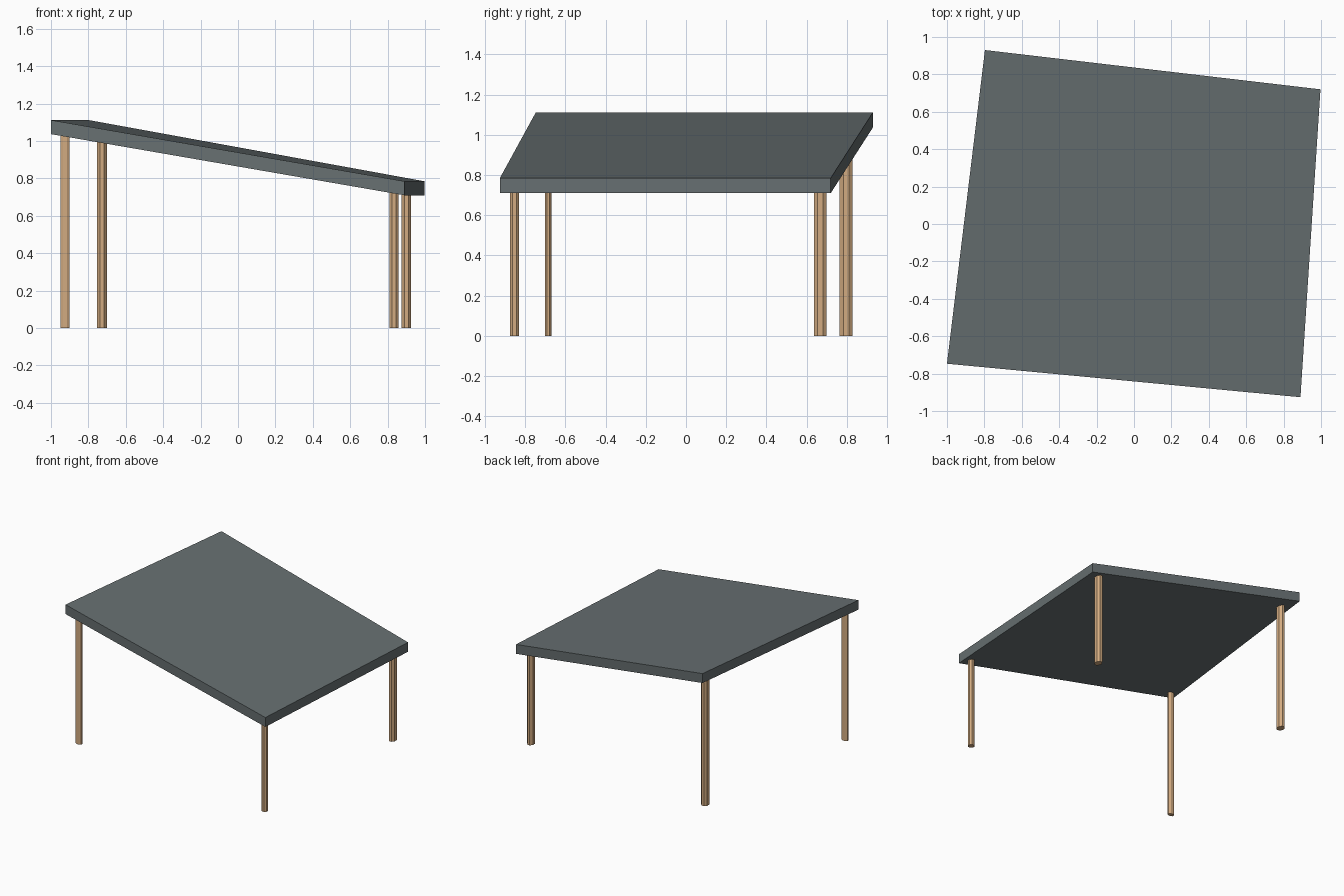
import bpy, bmesh, math

if "Cube" in bpy.data.objects:
    bpy.data.objects.remove(bpy.data.objects["Cube"])


def material(name, rgb):
    m = bpy.data.materials.new(name)
    m.diffuse_color = (*rgb, 1)
    m.use_nodes = True
    m.node_tree.nodes["Principled BSDF"].inputs["Base Color"].default_value = m.diffuse_color
    return m


def add_object(name, bm, mat):
    bmesh.ops.recalc_face_normals(bm, faces=bm.faces[:])
    me = bpy.data.meshes.new(name)
    bm.to_mesh(me)
    bm.free()
    me.materials.append(mat)
    ob = bpy.data.objects.new(name, me)
    bpy.context.collection.objects.link(ob)
    return ob


def prism(name, bottom, top, mat):
    """Closed solid between two matching outlines."""
    bm = bmesh.new()
    lo = [bm.verts.new(p) for p in bottom]
    hi = [bm.verts.new(p) for p in top]
    bm.faces.new(lo)
    bm.faces.new(hi)
    n = len(lo)
    for i in range(n):
        j = (i + 1) % n
        bm.faces.new((lo[i], lo[j], hi[j], hi[i]))
    return add_object(name, bm, mat)


slate = material("slate grey", (0.135, 0.16, 0.165))
wood = material("light wood", (0.65, 0.41, 0.22))

# Sloping roof slab: corner x, y, top height
corners = [(-1.0, -0.747, 1.112), (0.89, -0.926, 0.785),
           (0.997, 0.72, 0.785), (-0.797, 0.93, 1.112)]
THICK = 0.075
prism("roof_slab", [(x, y, z - THICK) for x, y, z in corners], corners, slate)

# Posts: name, centre x, y, width, depth, top height
posts = [("front_left_post", -0.925, -0.685, 0.05, 0.032, 1.026),
         ("back_left_post", -0.728, 0.797, 0.053, 0.065, 1.024),
         ("front_right_post", 0.834, -0.853, 0.047, 0.045, 0.725),
         ("back_right_post", 0.90, 0.668, 0.05, 0.064, 0.732)]
for name, cx, cy, w, d, h in posts:
    k = 1 / math.cos(math.pi / 8)  # octagon measured across its flats
    ring = [(cx + w / 2 * k * math.cos(a), cy + d / 2 * k * math.sin(a))
            for a in (math.pi / 8 + i * math.pi / 4 for i in range(8))]
    prism(name, [(x, y, 0) for x, y in ring], [(x, y, h) for x, y in ring], wood)
